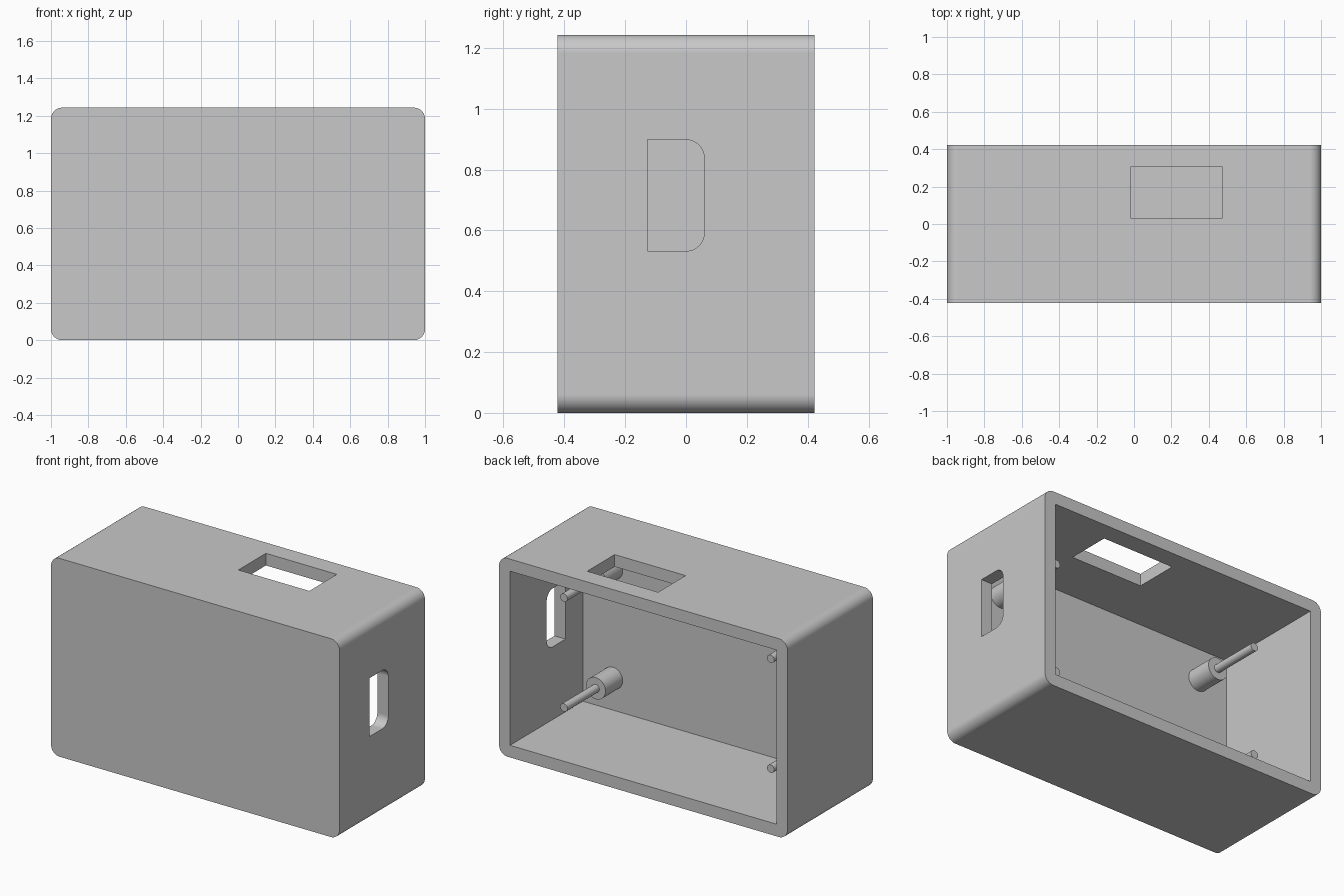
import bpy
import bmesh
import math
from mathutils import Matrix, Vector

old = bpy.data.objects.get("Cube")
if old:
    bpy.data.objects.remove(old, do_unlink=True)

HALF_X, HALF_Y, HEIGHT = 1.0, 0.423, 1.243
WALL = 0.076          # side, top and bottom walls
FLOOR_Y = -0.3        # inner face of the thick front wall

grey = bpy.data.materials.new("grey plastic")
grey.use_nodes = True
colour = (0.58, 0.58, 0.58, 1)
grey.diffuse_color = colour
grey.node_tree.nodes["Principled BSDF"].inputs["Base Color"].default_value = colour


def finish(bm, name):
    bmesh.ops.recalc_face_normals(bm, faces=bm.faces)
    mesh = bpy.data.meshes.new(name)
    bm.to_mesh(mesh)
    bm.free()
    mesh.materials.append(grey)
    obj = bpy.data.objects.new(name, mesh)
    bpy.context.collection.objects.link(obj)
    return obj


def block(name, lo, hi, axis=0, radius=0, keep=lambda mid: True):
    """Box between two corners; edges along one axis may be rounded."""
    lo, hi = Vector(lo), Vector(hi)
    bm = bmesh.new()
    bmesh.ops.create_cube(bm, size=1)
    for v in bm.verts:
        v.co = (lo + hi) / 2 + v.co * (hi - lo)
    if radius:
        edges = [e for e in bm.edges
                 if abs((e.verts[0].co - e.verts[1].co)[axis]) > 1e-4
                 and keep((e.verts[0].co + e.verts[1].co) / 2)]
        bmesh.ops.bevel(bm, geom=edges, offset=radius, segments=12,
                        profile=0.5, affect='EDGES')
    return finish(bm, name)


def rod(name, x, z, y0, y1, radius):
    """Cylinder running front to back."""
    bm = bmesh.new()
    place = Matrix.Translation((x, (y0 + y1) / 2, z)) @ Matrix.Rotation(math.pi / 2, 4, 'X')
    bmesh.ops.create_cone(bm, cap_ends=True, segments=40, radius1=radius,
                          radius2=radius, depth=y1 - y0, matrix=place)
    return finish(bm, name)


def select(obj):
    bpy.ops.object.select_all(action='DESELECT')
    obj.select_set(True)
    bpy.context.view_layer.objects.active = obj


# Housing with rounded long edges, open at the back
housing = block("housing", (-HALF_X, -HALF_Y, 0), (HALF_X, HALF_Y, HEIGHT),
                axis=1, radius=0.06)

# Cavity, top window and side socket opening
cutters = [
    block("cavity_cutter", (-HALF_X + WALL, FLOOR_Y, WALL),
          (HALF_X - WALL, HALF_Y + 0.2, HEIGHT - WALL)),
    block("top_window_cutter", (-0.02, 0.032, HEIGHT - 0.2), (0.472, 0.305, HEIGHT + 0.2)),
    block("side_opening_cutter", (HALF_X - 0.2, -0.126, 0.532), (HALF_X + 0.2, 0.06, 0.898),
          axis=0, radius=0.06, keep=lambda mid: mid.y > 0),
]
select(housing)
for cutter in cutters:
    mod = housing.modifiers.new(cutter.name, 'BOOLEAN')
    mod.operation = 'DIFFERENCE'
    mod.solver = 'EXACT'
    mod.object = cutter
    bpy.ops.object.modifier_apply(modifier=mod.name)
    bpy.data.objects.remove(cutter, do_unlink=True)

# Four standoffs, each with a thin pin
parts = [housing]
for side, x in (("right", -0.717), ("left", 0.717)):
    for level, z in (("lower", 0.277), ("upper", 0.966)):
        parts.append(rod(f"{level}_{side}_standoff", x, z, FLOOR_Y - 0.02, -0.13, 0.068))
        parts.append(rod(f"{level}_{side}_pin", x, z, -0.15, 0.186, 0.025))

for obj in parts:
    select(obj)
    bpy.ops.object.shade_smooth_by_angle(angle=math.radians(30))
    weighted = obj.modifiers.new("flat faces", 'WEIGHTED_NORMAL')
    weighted.keep_sharp = True
